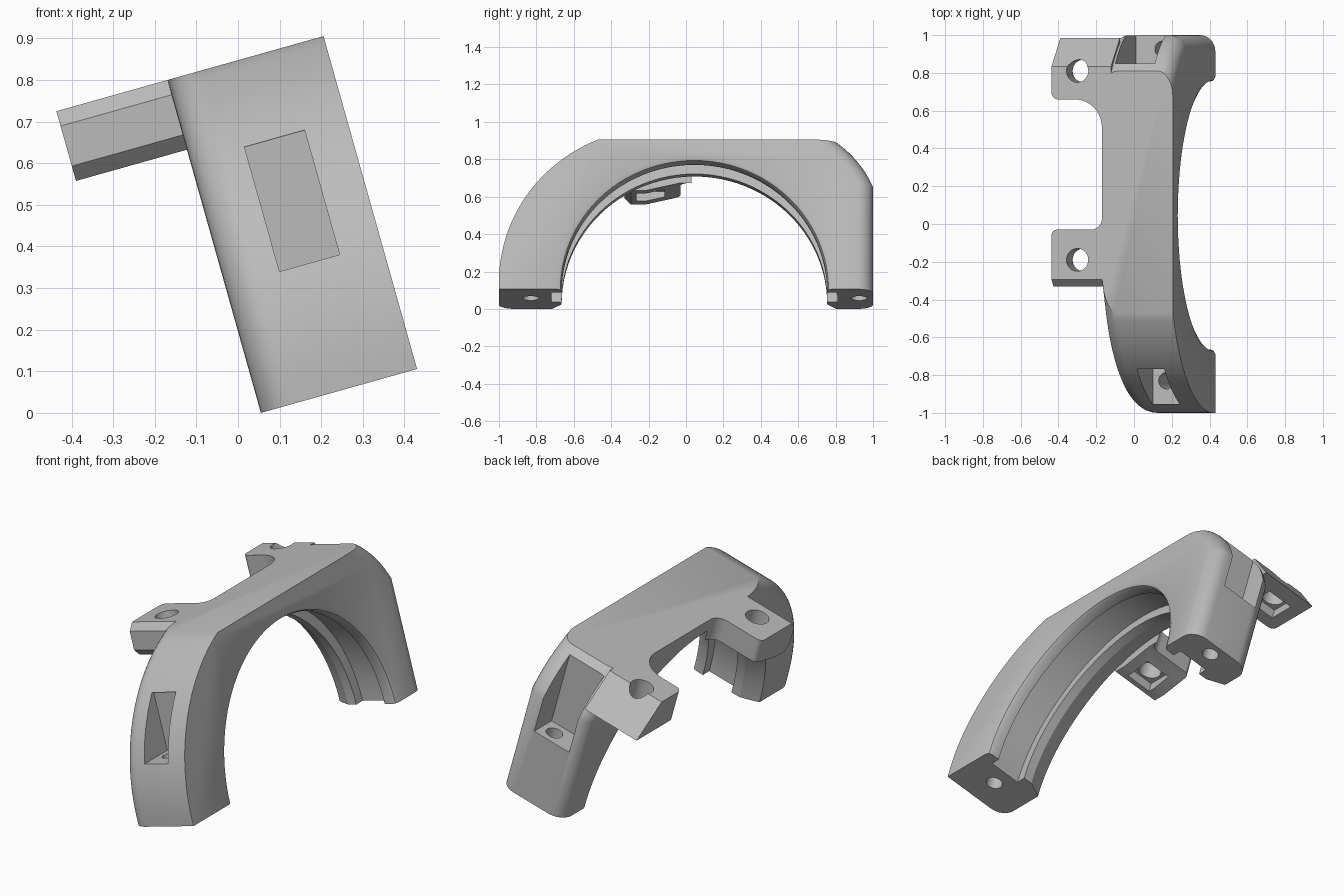
import bpy, bmesh
from math import sin, cos, pi, radians, atan2, sqrt
from mathutils import Matrix, Vector

cube = bpy.data.objects.get("Cube")
if cube:
    bpy.data.objects.remove(cube, do_unlink=True)

# Overall sizes in the untilted frame: x = thickness, y = length, z = height
THICK, TOP = 0.39, 0.831
ARM_LOW, ARM_OUT = 0.657, -0.277
ARCH_Y, ARCH_R = 0.045, 0.71
TILT = radians(15.7)

grey = bpy.data.materials.new("plain grey")
grey.use_nodes = True
grey.diffuse_color = (0.5, 0.5, 0.5, 1)
grey.node_tree.nodes["Principled BSDF"].inputs["Base Color"].default_value = (0.5, 0.5, 0.5, 1)


def to_object(name, bm):
    bmesh.ops.recalc_face_normals(bm, faces=bm.faces)
    mesh = bpy.data.meshes.new(name)
    bm.to_mesh(mesh)
    bm.free()
    mesh.materials.append(grey)
    obj = bpy.data.objects.new(name, mesh)
    bpy.context.collection.objects.link(obj)
    return obj


def prism(points, axis, lo, hi):
    """Extrude a 2D outline along x (outline y, z) or z (outline x, y)."""
    bm = bmesh.new()
    place = (lambda a, b: (lo, a, b)) if axis == "x" else (lambda a, b: (a, b, lo))
    face = bm.faces.new([bm.verts.new(place(a, b)) for a, b in points])
    step = Vector((hi - lo, 0, 0)) if axis == "x" else Vector((0, 0, hi - lo))
    new = bmesh.ops.extrude_face_region(bm, geom=[face])["geom"]
    bmesh.ops.translate(bm, vec=step, verts=[g for g in new if isinstance(g, bmesh.types.BMVert)])
    return bm


def box(name, x, y, z):
    outline = [(x[0], y[0]), (x[1], y[0]), (x[1], y[1]), (x[0], y[1])]
    return to_object(name, prism(outline, "z", *z))


def drill(name, x, y, radius, lo, hi):
    ring = [(x + radius * cos(2 * pi * i / 32), y + radius * sin(2 * pi * i / 32)) for i in range(32)]
    return to_object(name, prism(ring, "z", lo, hi))


def rounded(corners, steps=10):
    """Outline whose corners (a, b, radius) are right angles rounded off."""
    out = []
    for i, (a, b, r) in enumerate(corners):
        p = Vector((a, b))
        if not r:
            out.append((a, b))
            continue
        d0 = (Vector(corners[i - 1][:2]) - p).normalized() * r
        d1 = (Vector(corners[(i + 1) % len(corners)][:2]) - p).normalized() * r
        for k in range(steps + 1):
            t = pi / 2 * k / steps
            out.append(tuple(p + d0 * (1 - sin(t)) + d1 * (1 - cos(t))))
    return out


def combine(target, tool, operation):
    mod = target.modifiers.new("cut", "BOOLEAN")
    mod.operation, mod.solver, mod.object = operation, "EXACT", tool
    bpy.ops.object.select_all(action="DESELECT")
    bpy.context.view_layer.objects.active = target
    target.select_set(True)
    bpy.ops.object.modifier_apply(modifier=mod.name)
    bpy.data.objects.remove(tool, do_unlink=True)


# Body outline: curved front, flat top, sloped back
R, cz = 0.856, 0.04
end = atan2(TOP - cz, 0.326)
outline = [(-1, 0)]
for i in range(25):
    t = end * i / 24
    outline.append((R - 1 - R * cos(t), cz + R * sin(t)))
outline[-1] = (-0.47, TOP)
for i in range(9):
    t = i / 8
    bow = 0.08 * t * (1 - t)
    outline.append((0.81 + 0.19 * t + bow * 0.78, TOP - 0.24 * t + bow * 0.62))
outline.append((1, 0))
bm = prism(outline, "x", 0, THICK)


# Soft edges: front curve on the arm side, back on both sides
def is_soft(edge):
    a, b = (v.co for v in edge.verts)
    if abs(a.x - b.x) > 1e-4 or max(a.z, b.z) < 1e-4:
        return False
    if max(a.y, b.y) < -0.46:
        return a.x < 0.01
    return min(a.y, b.y) > 0.8


bmesh.ops.bevel(bm, geom=[e for e in bm.edges if is_soft(e)], offset=0.085,
                segments=8, profile=0.5, affect="EDGES", clamp_overlap=False)
body = to_object("arched_clamp_body", bm)

# Mounting arms: plan outline trimmed by a side outline
IN = 0.05
front_plan = rounded([(IN, -0.33, 0), (ARM_OUT, -0.33, 0), (ARM_OUT, -0.03, 0.03),
                      (0, -0.03, 0.06), (0, 0.05, 0), (IN, 0.05, 0)])
back_plan = rounded([(IN, 1, 0), (IN, 0.48, 0), (0, 0.48, 0), (0, 0.66, 0.15),
                     (ARM_OUT, 0.66, 0.035), (ARM_OUT, 1, 0)])
front_side = [(-0.33, 0.694), (-0.33, 0.794), (-0.295, TOP), (0.1, TOP),
              (0.1, 0.7), (-0.03, 0.7), (-0.22, ARM_LOW), (-0.295, ARM_LOW)]
back_side = [(0.4, ARM_LOW), (0.4, TOP), (0.835, TOP), (0.985, ARM_LOW)]
for plan, side, y in ((front_plan, front_side, -0.19), (back_plan, back_side, 0.81)):
    arm = to_object("arm", prism(plan, "z", 0.6, 0.9))
    combine(arm, to_object("arm_trim", prism(side, "x", -0.5, 0.5)), "INTERSECT")
    combine(body, arm, "UNION")
    # Bolt hole and square nut recess underneath
    combine(body, drill("arm_hole", -0.135, y, 0.06, 0.5, 1), "DIFFERENCE")
    combine(body, box("nut_recess", (-0.21, -0.06), (y - 0.075, y + 0.075), (0.6, 0.71)), "DIFFERENCE")

# Arch opening: a turned shape with a lip, a groove and a chamfered ridge
section = [(0, 0), (0, 0.05), (0.09, 0), (0.14, 0), (0.14, 0.055), (0.32, 0.055),
           (0.32, 0), (THICK - 0.025, 0), (THICK - 0.008, 0.007), (THICK, 0.025), (0.5, 0.025)]
bm = bmesh.new()
SEG = 96
rings = []
for x, extra in section:
    r = ARCH_R + extra
    rings.append([bm.verts.new((x, ARCH_Y + r * cos(2 * pi * i / SEG), r * sin(2 * pi * i / SEG)))
                  for i in range(SEG)])
rings.pop(0)
bmesh.ops.delete(bm, geom=[v for v in bm.verts if not any(v in ring for ring in rings)], context="VERTS")
for a, b in zip(rings, rings[1:]):
    for i in range(SEG):
        j = (i + 1) % SEG
        bm.faces.new((a[i], a[j], b[j], b[i]))
bm.faces.new(rings[0])
bm.faces.new(rings[-1])
combine(body, to_object("arch_cutter", bm), "DIFFERENCE")

# Screw pockets in the legs, each with a hole down to the foot
combine(body, box("front_pocket", (0.135, 0.285), (-1.2, -0.755), (0.315, 0.626)), "DIFFERENCE")
combine(body, box("back_pocket", (0.064, 0.282), (0.85, 1.2), (0.39, 1)), "DIFFERENCE")
for y in (-0.83, 0.925):
    combine(body, drill("foot_hole", 0.21, y, 0.043, -0.2, 0.45), "DIFFERENCE")

# Lean the finished part
body.data.transform(Matrix.Translation((0.055, 0, 0)) @ Matrix.Rotation(-TILT, 4, "Y"))
low = min(v.co.z for v in body.data.vertices)
body.data.transform(Matrix.Translation((0, 0, -low)))
bpy.ops.object.select_all(action="DESELECT")
body.select_set(True)
bpy.context.view_layer.objects.active = body
bpy.ops.object.shade_smooth_by_angle(angle=radians(28))
